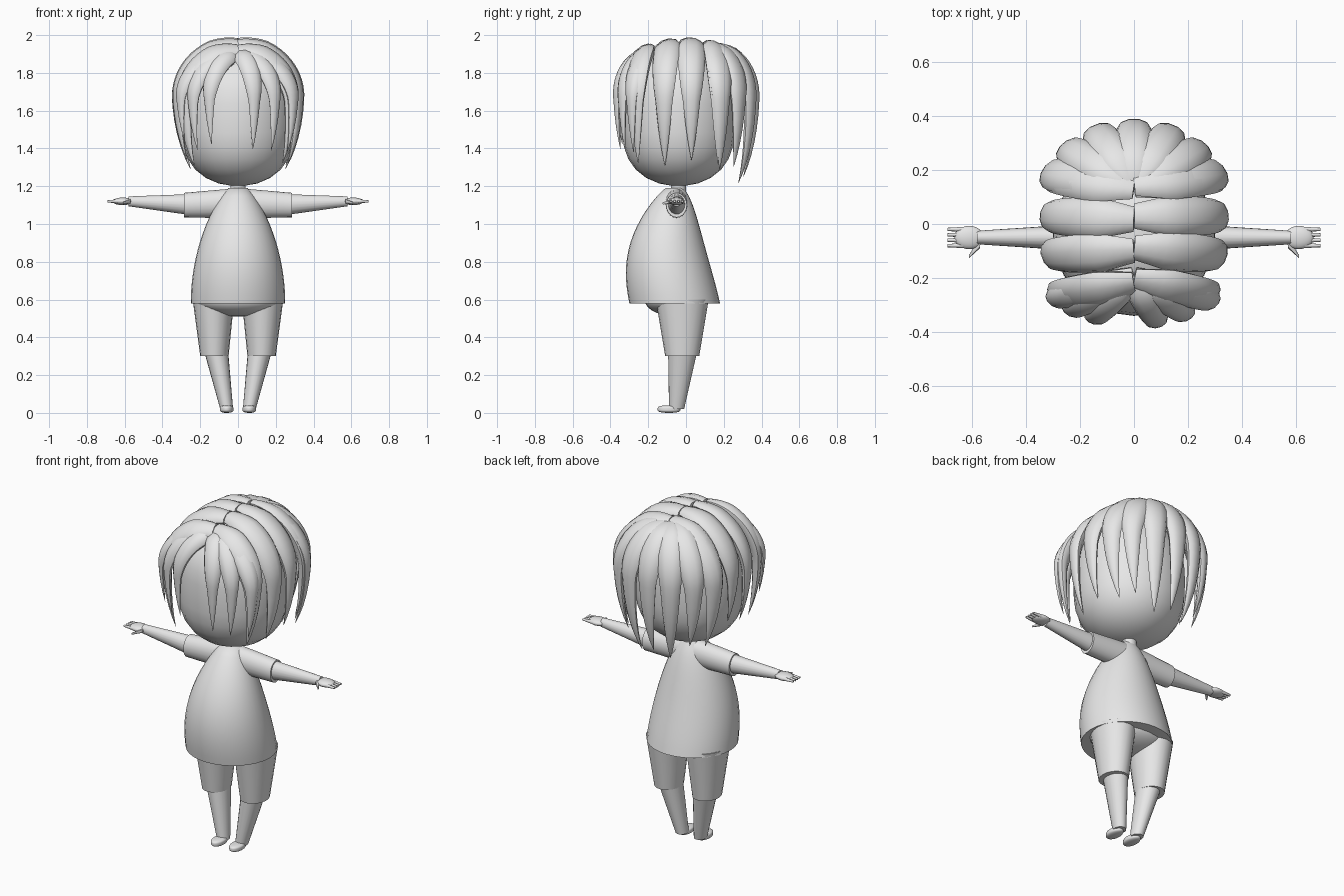
import bpy, bmesh, random
from math import sin, cos, acos, pi, radians, sqrt
from mathutils import Vector

random.seed(4)
cube = bpy.data.objects.get("Cube")
if cube:
    bpy.data.objects.remove(cube, do_unlink=True)

# One light grey for the whole figure
GREY = (0.8, 0.8, 0.8, 1)
clay = bpy.data.materials.new("light_grey")
clay.use_nodes = True
clay.diffuse_color = GREY
shader = next(node for node in clay.node_tree.nodes if node.type == 'BSDF_PRINCIPLED')
shader.inputs["Base Color"].default_value = GREY

X_AXIS, Y_AXIS, Z_AXIS = Vector((1, 0, 0)), Vector((0, 1, 0)), Vector((0, 0, 1))


def mix(first, second, amount):
    return first + (second - first) * amount


def spread(first, last, count):
    """Evenly spaced values, both ends included."""
    return [mix(first, last, step / (count - 1)) for step in range(count)]


def loft(name, rings, sides=24):
    """Skin elliptical rings given as (centre, half axis, half axis)."""
    bm = bmesh.new()
    loops = []
    for centre, across, along in rings:
        angles = [2 * pi * side / sides for side in range(sides)]
        loops.append([bm.verts.new(centre + across * cos(angle) + along * sin(angle))
                      for angle in angles])
    for lower, upper in zip(loops, loops[1:]):
        for side in range(sides):
            following = (side + 1) % sides
            bm.faces.new((lower[side], lower[following], upper[following], upper[side]))
    bm.faces.new(loops[0])
    bm.faces.new(loops[-1])
    bmesh.ops.recalc_face_normals(bm, faces=bm.faces)
    mesh = bpy.data.meshes.new(name)
    bm.to_mesh(mesh)
    bm.free()
    mesh.materials.append(clay)
    mesh.shade_smooth()
    mesh.set_sharp_from_angle(angle=radians(50))
    part = bpy.data.objects.new(name, mesh)
    bpy.context.collection.objects.link(part)


def tube(name, start, end, start_size, end_size, sides=20):
    """Straight taper with elliptical ends, for limbs and fingers."""
    start, end = Vector(start), Vector(end)
    upright = abs(end.z - start.z) > abs(end.x - start.x)
    across, along = (X_AXIS, Y_AXIS) if upright else (Y_AXIS, Z_AXIS)
    loft(name, [(point, across * size[0], along * size[1])
                for point, size in ((start, start_size), (end, end_size))], sides)


def egg(name, centre, radii, fullness=2):
    """Ellipsoid; a higher fullness gives a boxier outline."""
    centre = Vector(centre)
    rings = []
    for angle in spread(-1.5, 1.5, 15):
        height = sin(angle)
        size = sqrt(1 - abs(height) ** fullness)
        rings.append((centre + Z_AXIS * radii[2] * height,
                      X_AXIS * radii[0] * size, Y_AXIS * radii[1] * size))
    loft(name, rings)


# Height of the widest part of the hair, and how far strands hang below it
EQUATOR, HANG = 1.65, 0.6


def strand(name, root, widest, rise, tip, width, thickness):
    """A tapering lock that arches out from its root and hangs to its tip."""
    root, widest = Vector(root), Vector(widest)
    path = []
    for angle in spread(0, acos((tip - EQUATOR) / HANG), 20):
        spot = mix(root, widest, sin(angle))
        height = cos(angle) * (rise if cos(angle) > 0 else HANG)
        path.append(Vector((spot.x, spot.y, EQUATOR + height)))
    last = len(path) - 1
    rings = []
    for index, point in enumerate(path):
        done = index / last
        forward = (path[min(index + 1, last)] - path[max(index - 1, 0)]).normalized()
        outward = point - Z_AXIS * EQUATOR
        outward = (outward - forward * outward.dot(forward)).normalized()
        swell = min(1, 0.6 + 2 * done) * (1 - done ** 3) + 0.02
        rings.append((point, forward.cross(outward) * width * swell,
                      outward * thickness * swell))
    loft(name, rings, 10)


# Head and neck
egg("head", (0, -0.04, 1.56), (0.3, 0.3, 0.36), fullness=3)
tube("neck", (0, -0.04, 1.1), (0, -0.04, 1.25), (0.04, 0.04), (0.04, 0.04))

# Shirt: a pear shape leaning forward at the belly
shirt_rings = []
for level in spread(0, 1, 16):
    fullness = cos(1.5 * level) ** 0.6
    centre = Vector((0, -0.06 - 0.04 * sin(pi * level), mix(0.58, 1.19, level)))
    shirt_rings.append((centre, X_AXIS * fullness / 4, Y_AXIS * fullness * 0.24))
loft("shirt", shirt_rings, 32)

# Seat of the shorts
egg("shorts_seat", (0, -0.05, 0.6), (0.235, 0.17, 0.09))

for flip, side in ((1, "left"), (-1, "right")):
    # Legs and feet
    tube(side + "_shorts_leg", (0.125 * flip, -0.02, 0.3), (0.13 * flip, -0.02, 0.6),
         (0.075, 0.09), (0.11, 0.14))
    tube(side + "_leg", (0.06 * flip, -0.05, 0.02), (0.12 * flip, -0.015, 0.35),
         (0.034, 0.04), (0.066, 0.08))
    egg(side + "_foot", (0.06 * flip, -0.09, 0.02), (0.036, 0.06, 0.02), fullness=4)

    # Sleeves, arms and hands
    tube(side + "_sleeve", (0, -0.05, 1.11), (0.285 * flip, -0.05, 1.1),
         (0.06, 0.08), (0.055, 0.065))
    tube(side + "_arm", (0.2 * flip, -0.05, 1.1), (0.58 * flip, -0.05, 1.12),
         (0.05, 0.06), (0.025, 0.026))
    egg(side + "_palm", (0.61 * flip, -0.05, 1.12), (0.055, 0.043, 0.02))
    for finger in range(4):
        depth = -0.02 * (finger + 1)
        tube(f"{side}_finger_{finger}", (0.62 * flip, depth, 1.12), (0.69 * flip, depth, 1.12),
             (0.01, 0.012), (0.006, 0.006), 8)
    tube(side + "_thumb", (0.57 * flip, -0.07, 1.12), (0.61 * flip, -0.12, 1.11),
         (0.02, 0.012), (0.006, 0.006), 8)

    # Side locks, swept away from the centre parting
    for number, depth in enumerate(spread(-0.21, 0.14, 4)):
        reach = 0.325 - abs(depth) ** 2
        strand(f"{side}_side_lock_{number}", (0, depth + 0.006 * flip),
               (reach * flip, depth * 1.25), 0.31 - depth ** 2,
               random.uniform(1.3, 1.4), 0.075, 0.042)

# Fringe, leaving a small gap over the forehead
for number, spot in enumerate((-0.28, -0.22, -0.14, 0.08, 0.18, 0.27)):
    front = -0.37 * sqrt(1 - (spot / 0.43) ** 2)
    strand(f"fringe_lock_{number}", (0, -0.19), (spot * 1.08, front), 0.25,
           random.uniform(1.37, 1.47), 0.058, 0.036)

# Back locks, fanned around the crown
for number, turn in enumerate(spread(-72, 72, 7)):
    sideways, backward = sin(radians(turn)), cos(radians(turn))
    tip = 1.2 + 0.1 * sideways ** 2 + 0.05 * (number % 2)
    strand(f"back_lock_{number}", (0, 0.14),
           (0.33 * sideways, 0.11 + backward / 4), 0.28, tip, 0.076, 0.042)
